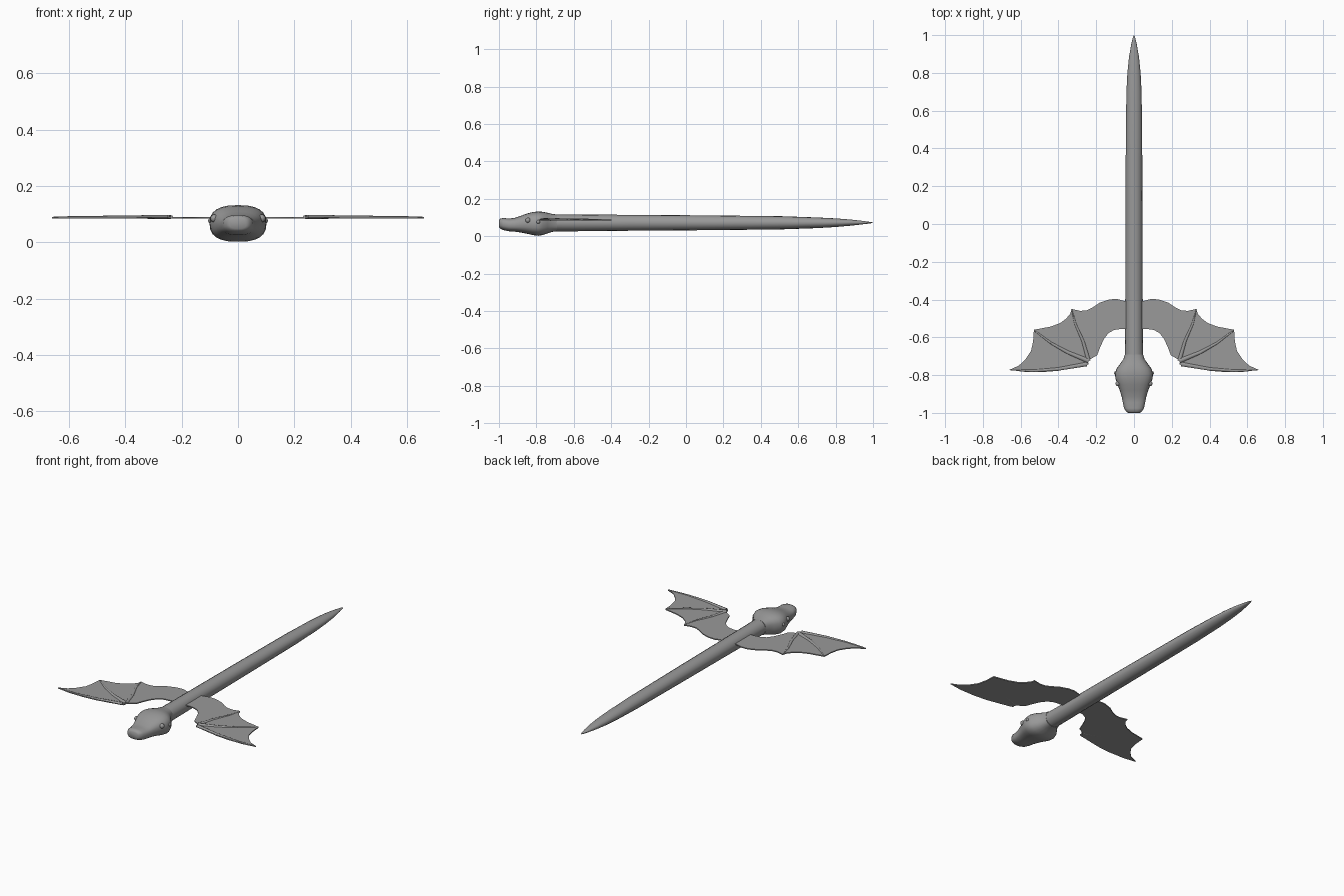
import bpy, bmesh, math
from mathutils import Vector

if "Cube" in bpy.data.objects:
    bpy.data.objects.remove(bpy.data.objects["Cube"])

grey = bpy.data.materials.new("grey")
grey.diffuse_color = (0.32, 0.32, 0.32, 1)
grey.use_nodes = True
grey.node_tree.nodes["Principled BSDF"].inputs["Base Color"].default_value = grey.diffuse_color


def finish(bm, name, angle=40):
    bmesh.ops.recalc_face_normals(bm, faces=bm.faces)
    me = bpy.data.meshes.new(name)
    bm.to_mesh(me)
    bm.free()
    me.materials.append(grey)
    ob = bpy.data.objects.new(name, me)
    bpy.context.collection.objects.link(ob)
    bpy.ops.object.select_all(action='DESELECT')
    ob.select_set(True)
    bpy.context.view_layer.objects.active = ob
    bpy.ops.object.shade_smooth_by_angle(angle=math.radians(angle))
    return ob


def loft(name, rings, sides, power=1.0):
    """Skin rings given as (y, half width, bottom z, top z)."""
    bm = bmesh.new()
    loops = []
    for y, w, lo, hi in rings:
        loop = []
        for i in range(sides):
            a = 2 * math.pi * i / sides
            c, s = math.cos(a), math.sin(a)
            x = w * math.copysign(abs(c) ** power, c)
            z = (lo + hi) / 2 + (hi - lo) / 2 * math.copysign(abs(s) ** power, s)
            loop.append(bm.verts.new((x, y, z)))
        loops.append(loop)
    for a, b in zip(loops, loops[1:]):
        for i in range(sides):
            j = (i + 1) % sides
            bm.faces.new((a[i], a[j], b[j], b[i]))
    bm.faces.new(loops[0])
    bm.faces.new(loops[-1])
    return finish(bm, name, 50)


def bone(bm, a, b, r0, r1, z, flat):
    """Flattened tapering strut from a to b."""
    a, b = Vector((*a, z)), Vector((*b, z))
    d = (b - a).normalized()
    side = Vector((-d.y, d.x, 0))
    loops = []
    for p, r in ((a, r0), (b, r1)):
        loops.append([bm.verts.new(p + side * r * math.cos(t * math.pi / 4)
                      + Vector((0, 0, r * flat * math.sin(t * math.pi / 4))))
                      for t in range(8)])
    for i in range(8):
        j = (i + 1) % 8
        bm.faces.new((loops[0][i], loops[0][j], loops[1][j], loops[1][i]))
    bm.faces.new(loops[0])
    bm.faces.new(loops[1])


# Long tapering body
loft("body", [(-0.76, 0.05, 0.026, 0.117), (-0.6, 0.047, 0.026, 0.116),
              (-0.3, 0.046, 0.029, 0.114), (0.0, 0.045, 0.031, 0.112),
              (0.3, 0.044, 0.034, 0.109), (0.5, 0.043, 0.036, 0.107),
              (0.7, 0.040, 0.043, 0.100), (0.8, 0.035, 0.049, 0.095),
              (0.88, 0.027, 0.056, 0.089), (0.95, 0.015, 0.064, 0.081),
              (0.985, 0.007, 0.068, 0.076), (1.0, 0.001, 0.071, 0.073)], 16)

# Head with blunt flared snout
loft("head", [(-1.0, 0.030, 0.048, 0.085), (-0.993, 0.042, 0.040, 0.094),
              (-0.975, 0.053, 0.032, 0.097), (-0.945, 0.059, 0.026, 0.094),
              (-0.915, 0.065, 0.024, 0.098), (-0.88, 0.076, 0.019, 0.110),
              (-0.85, 0.087, 0.013, 0.121), (-0.82, 0.098, 0.006, 0.129),
              (-0.79, 0.101, 0.002, 0.132), (-0.765, 0.092, 0.006, 0.130),
              (-0.74, 0.073, 0.015, 0.125), (-0.715, 0.056, 0.023, 0.119),
              (-0.69, 0.048, 0.026, 0.116)], 24, 0.78)

# Wing outline: scalloped trailing edge, tip, leading edge, wrist notch, root
outline = [(0.0, -0.41), (0.05, -0.408), (0.09, -0.397), (0.13, -0.399),
           (0.18, -0.416), (0.22, -0.442), (0.25, -0.457), (0.285, -0.46), (0.33, -0.45),
           (0.337, -0.474), (0.36, -0.502), (0.39, -0.524), (0.44, -0.543),
           (0.53, -0.56), (0.534, -0.62), (0.545, -0.672), (0.575, -0.717),
           (0.61, -0.75), (0.66, -0.772), (0.58, -0.783), (0.48, -0.784),
           (0.40, -0.777), (0.32, -0.762), (0.24, -0.744), (0.24, -0.735), (0.253, -0.722),
           (0.225, -0.712), (0.195, -0.695), (0.18, -0.655),
           (0.16, -0.61), (0.135, -0.577), (0.105, -0.561), (0.07, -0.556),
           (0.0, -0.556)]
wrist = (0.24, -0.725)

for s, label in ((1, "right"), (-1, "left")):
    # Thin membrane
    bm = bmesh.new()
    face = bm.faces.new([bm.verts.new((s * x, y, 0.084)) for x, y in outline])
    up = bmesh.ops.extrude_face_region(bm, geom=[face])
    for v in up["geom"]:
        if isinstance(v, bmesh.types.BMVert):
            v.co.z = 0.090
    bmesh.ops.triangulate(bm, faces=bm.faces)
    finish(bm, label + "_wing_membrane", 30)

    # Finger bones fanning from the wrist and the leading edge
    bm = bmesh.new()
    m = lambda p: (s * p[0], p[1])
    for path, r in (([wrist, (0.27, -0.62), (0.31, -0.53), (0.33, -0.453)], 0.010),
                    ([wrist, (0.35, -0.68), (0.44, -0.63), (0.528, -0.563)], 0.012),
                    ([(0.25, -0.742), (0.40, -0.768), (0.53, -0.777), (0.655, -0.772)], 0.011)):
        n = len(path) - 1
        for i in range(n):
            bone(bm, m(path[i]), m(path[i + 1]), r * (1 - 0.25 * i),
                 r * (1 - 0.25 * (i + 1)), 0.090, 0.65)
    finish(bm, label + "_wing_bones", 60)

    # Eye and small bump behind it
    for name, loc, r in (("eye", (0.084, -0.845, 0.085), 0.014),
                         ("ear_bump", (0.096, -0.79, 0.076), 0.010)):
        bm = bmesh.new()
        bmesh.ops.create_uvsphere(bm, u_segments=16, v_segments=10, radius=r)
        bmesh.ops.translate(bm, verts=bm.verts, vec=(s * loc[0], loc[1], loc[2]))
        finish(bm, label + "_" + name, 60)
